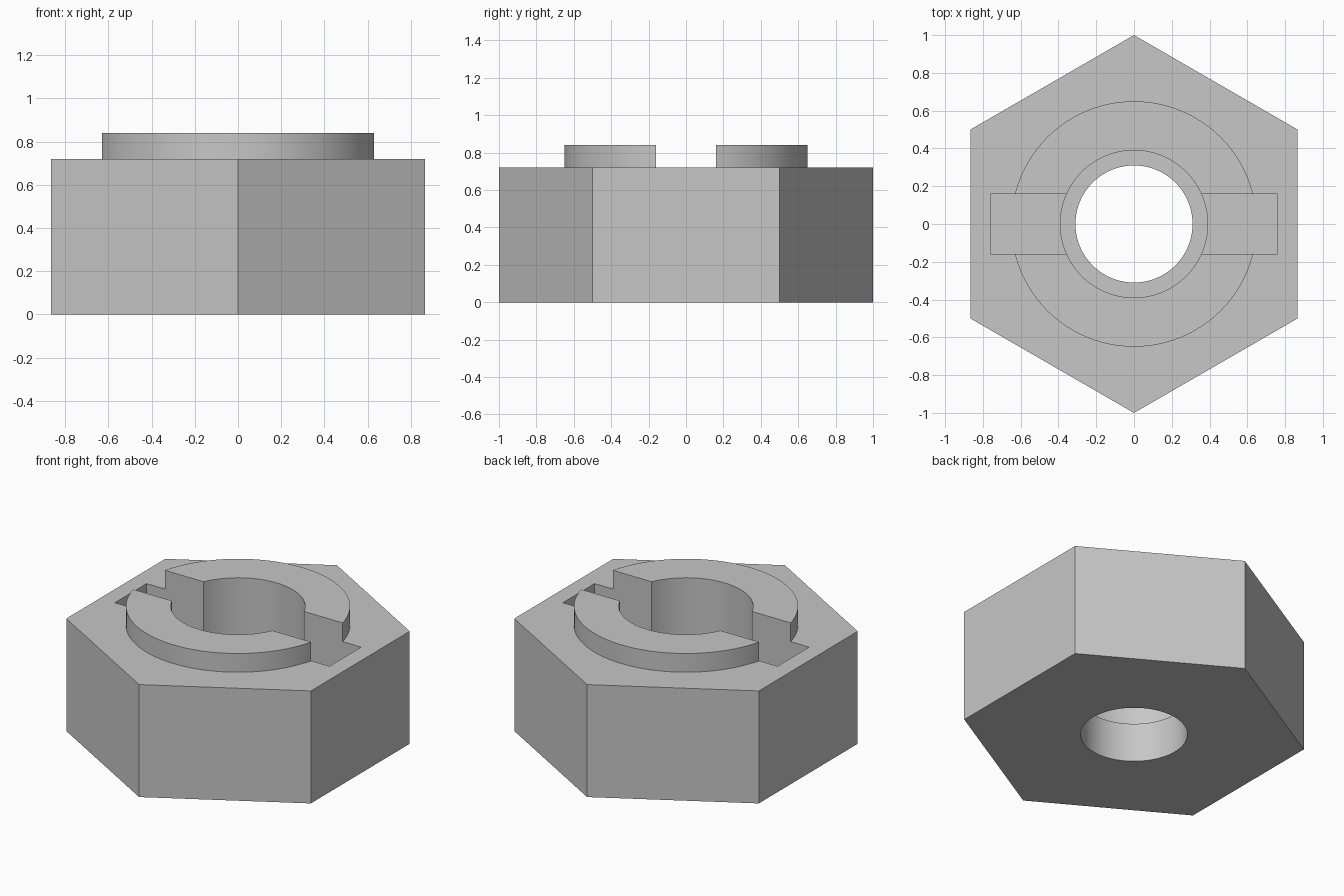
import bpy
from math import radians

BODY_TOP, COLLAR_TOP = 0.72, 0.84
SLOT_FLOOR, STEP = 0.37, 0.25

cube = bpy.data.objects.get("Cube")
if cube:
    bpy.data.objects.remove(cube, do_unlink=True)

steel = bpy.data.materials.new("grey steel")
steel.use_nodes = True
grey = (0.57, 0.57, 0.57, 1)
steel.diffuse_color = grey
steel.node_tree.nodes["Principled BSDF"].inputs["Base Color"].default_value = grey


def prism(name, radius, bottom, top, sides=96):
    """Upright prism or cylinder between two heights."""
    bpy.ops.mesh.primitive_cylinder_add(
        vertices=sides, radius=radius, depth=top - bottom,
        location=(0, 0, (bottom + top) / 2))
    obj = bpy.context.object
    obj.name = name
    obj.data.materials.append(steel)
    return obj


def box(name, width, depth, bottom, top):
    bpy.ops.mesh.primitive_cube_add(size=1, location=(0, 0, (bottom + top) / 2))
    obj = bpy.context.object
    obj.name = name
    obj.scale = (width, depth, top - bottom)
    bpy.ops.object.transform_apply(location=False, rotation=False, scale=True)
    obj.data.materials.append(steel)
    return obj


def combine(target, tool, operation):
    """Apply a boolean and discard the tool."""
    mod = target.modifiers.new(tool.name, "BOOLEAN")
    mod.operation = operation
    mod.solver = "EXACT"
    mod.object = tool
    bpy.context.view_layer.objects.active = target
    bpy.ops.object.modifier_apply(modifier=mod.name)
    bpy.data.objects.remove(tool, do_unlink=True)


# Hexagonal body with a raised round collar
nut = prism("hex_nut", 1, 0, BODY_TOP, sides=6)
combine(nut, prism("collar", 0.65, BODY_TOP - 0.2, COLLAR_TOP), "UNION")

# Cross slot, wide upper bore and narrower through hole
combine(nut, box("cross_slot", 1.52, 0.32, SLOT_FLOOR, 1), "DIFFERENCE")
combine(nut, prism("upper_bore", 0.39, STEP, 1.1), "DIFFERENCE")
combine(nut, prism("through_hole", 0.31, -0.1, 0.5), "DIFFERENCE")

# Smooth round walls, crisp edges
bpy.ops.object.select_all(action="DESELECT")
nut.select_set(True)
bpy.context.view_layer.objects.active = nut
bpy.ops.object.shade_smooth_by_angle(angle=radians(30))
